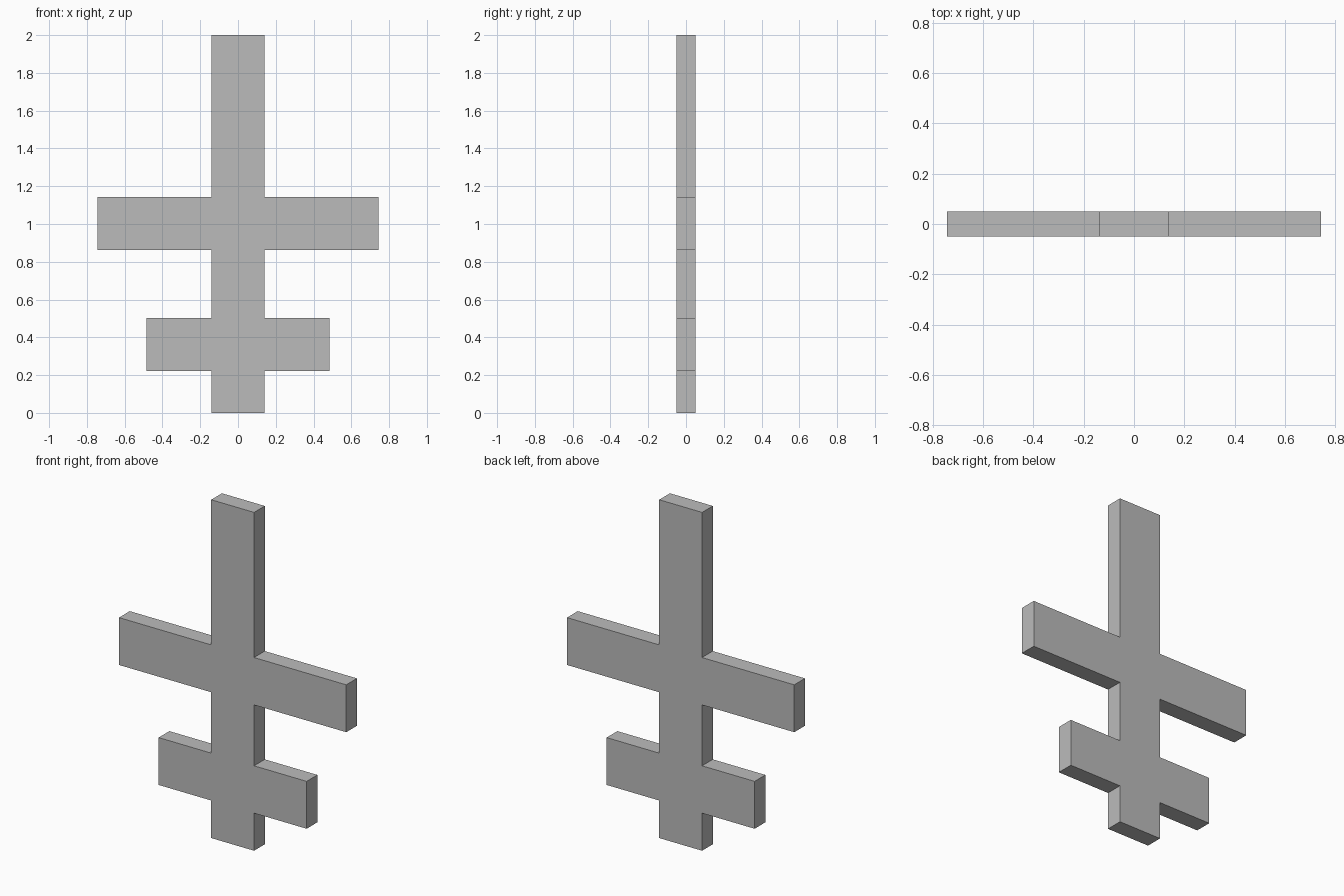
import bpy, bmesh
from mathutils import Vector

if "Cube" in bpy.data.objects:
    bpy.data.objects.remove(bpy.data.objects["Cube"])

DEPTH = 0.10      # total thickness along y
POST = 0.14       # half width of the upright
# (half width, bottom z, top z) of each crossbar
CROSSBARS = [(0.484, 0.222, 0.502), (0.743, 0.862, 1.142)]
HEIGHT = 2.0

grey = bpy.data.materials.new("plain grey")
grey.diffuse_color = (0.5, 0.5, 0.5, 1.0)
grey.use_nodes = True
grey.node_tree.nodes["Principled BSDF"].inputs["Base Color"].default_value = grey.diffuse_color

# Right half of the outline, from the foot to the top
right = [(POST, 0.0)]
for half, low, high in CROSSBARS:
    right += [(POST, low), (half, low), (half, high), (POST, high)]
right.append((POST, HEIGHT))

# Mirror it to close the outline
outline = right + [(-x, z) for x, z in reversed(right)]

# Extrude the outline front to back
bm = bmesh.new()
front = bm.faces.new([bm.verts.new((x, -DEPTH / 2, z)) for x, z in outline])
result = bmesh.ops.extrude_face_region(bm, geom=[front], use_keep_orig=True)
moved = [v for v in result["geom"] if isinstance(v, bmesh.types.BMVert)]
bmesh.ops.translate(bm, verts=moved, vec=Vector((0, DEPTH, 0)))
bmesh.ops.recalc_face_normals(bm, faces=bm.faces[:])

mesh = bpy.data.meshes.new("double_cross")
bm.to_mesh(mesh)
bm.free()
mesh.materials.append(grey)
cross = bpy.data.objects.new("double_cross", mesh)
bpy.context.collection.objects.link(cross)
